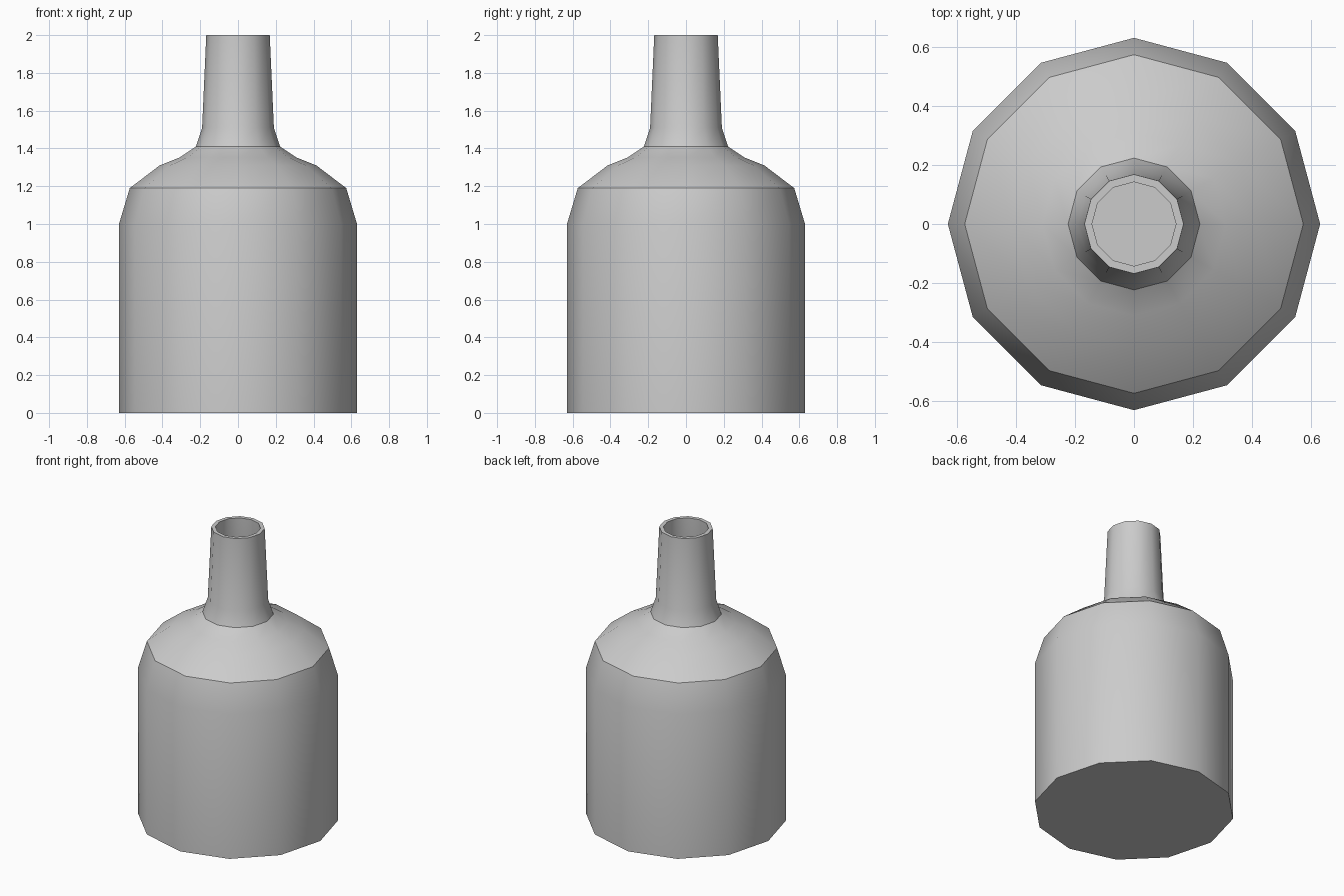
import bpy, bmesh, math

if "Cube" in bpy.data.objects:
    bpy.data.objects.remove(bpy.data.objects["Cube"])

SIDES = 12

# Outer profile from base to lip, then the inner wall back down (radius, height)
outer = [(0.63, 0), (0.63, 1.0), (0.573, 1.19), (0.415, 1.31), (0.31, 1.352),
         (0.223, 1.41), (0.19, 1.51), (0.168, 2.0)]
inner = [(0.142, 2.0), (0.164, 1.50), (0.20, 1.39), (0.30, 1.325), (0.405, 1.283),
         (0.552, 1.172), (0.604, 1.0), (0.604, 0.026)]


def lathe(name, profile):
    bm = bmesh.new()
    rings = []
    for r, z in profile:
        rings.append([bm.verts.new((r * math.cos(2 * math.pi * i / SIDES),
                                    r * math.sin(2 * math.pi * i / SIDES), z))
                      for i in range(SIDES)])
    for a, b in zip(rings, rings[1:]):
        for i in range(SIDES):
            j = (i + 1) % SIDES
            bm.faces.new((a[i], a[j], b[j], b[i]))
    # Underside and inner floor
    bm.faces.new(list(reversed(rings[0])))
    bm.faces.new(rings[-1])
    bmesh.ops.recalc_face_normals(bm, faces=bm.faces)
    mesh = bpy.data.meshes.new(name)
    bm.to_mesh(mesh)
    bm.free()
    obj = bpy.data.objects.new(name, mesh)
    bpy.context.collection.objects.link(obj)
    return obj


# Hollow bottle
bottle = lathe("bottle", outer + inner)
bpy.context.view_layer.objects.active = bottle
bottle.select_set(True)
bpy.ops.object.shade_smooth_by_angle(angle=math.radians(31))
